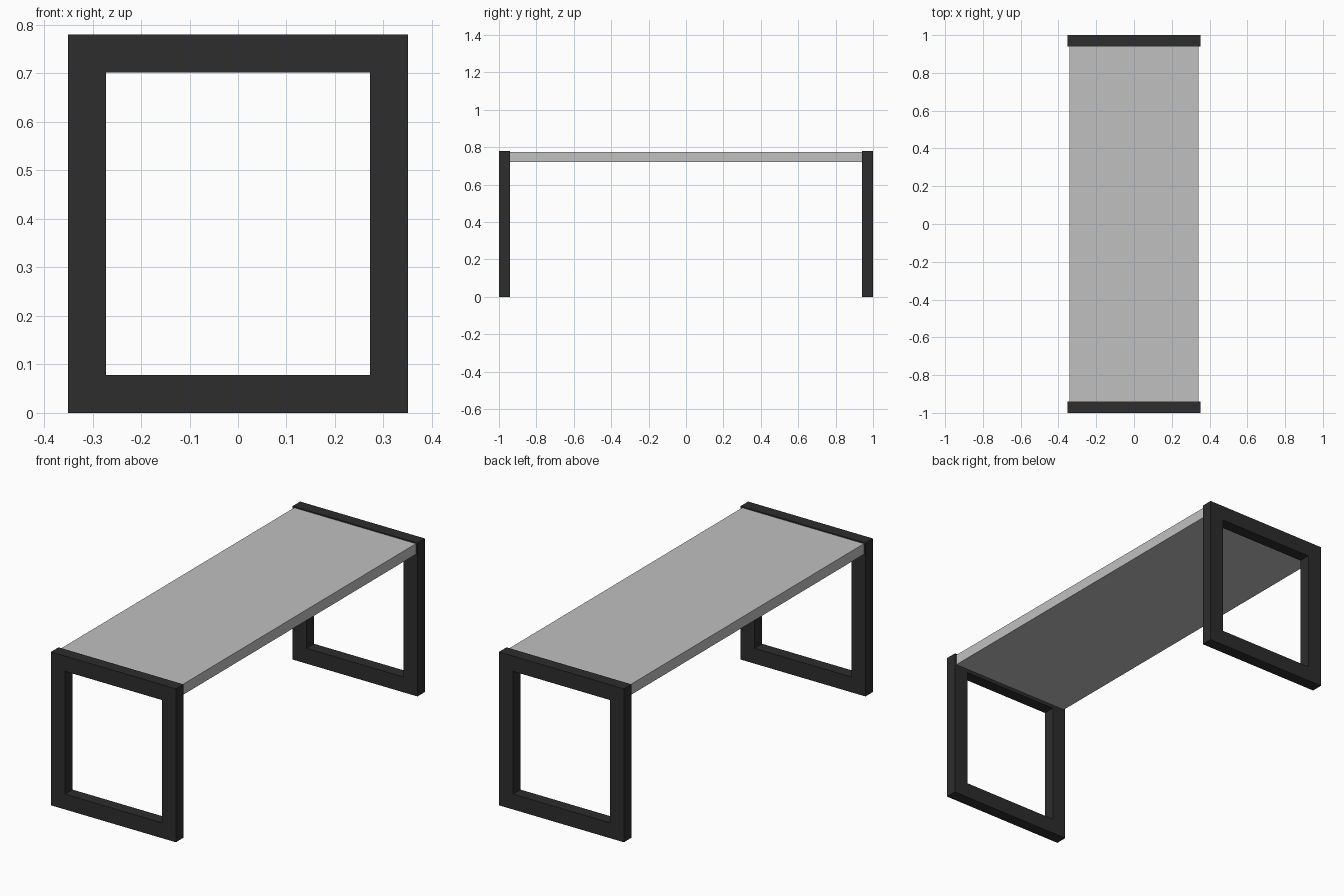
import bpy
import bmesh

if "Cube" in bpy.data.objects:
    bpy.data.objects.remove(bpy.data.objects["Cube"])


def material(name, rgb):
    mat = bpy.data.materials.new(name)
    mat.diffuse_color = (*rgb, 1.0)
    mat.use_nodes = True
    mat.node_tree.nodes["Principled BSDF"].inputs["Base Color"].default_value = mat.diffuse_color
    return mat


def make_object(name, bm, mat):
    bmesh.ops.recalc_face_normals(bm, faces=bm.faces)
    mesh = bpy.data.meshes.new(name)
    bm.to_mesh(mesh)
    bm.free()
    mesh.materials.append(mat)
    obj = bpy.data.objects.new(name, mesh)
    bpy.context.collection.objects.link(obj)
    return obj


def rectangle(bm, half_width, z0, z1, y):
    corners = ((-half_width, z0), (half_width, z0), (half_width, z1), (-half_width, z1))
    return [bm.verts.new((x, y, z)) for x, z in corners]


def leg_frame(name, y0, y1, mat):
    """Rectangular ring in the xz plane, between y0 and y1."""
    bm = bmesh.new()
    outer = [rectangle(bm, 0.351, 0.0, 0.78, y) for y in (y0, y1)]
    inner = [rectangle(bm, 0.272, 0.078, 0.702, y) for y in (y0, y1)]
    for i in range(4):
        j = (i + 1) % 4
        for a, b in ((outer[0], inner[0]), (inner[0], inner[1]),
                     (inner[1], outer[1]), (outer[1], outer[0])):
            bm.faces.new((a[i], a[j], b[j], b[i]))
    return make_object(name, bm, mat)


def box(name, size, centre, mat):
    bm = bmesh.new()
    bmesh.ops.create_cube(bm, size=1.0)
    bmesh.ops.scale(bm, vec=size, verts=bm.verts)
    bmesh.ops.translate(bm, vec=centre, verts=bm.verts)
    return make_object(name, bm, mat)


black = material("black metal", (0.026, 0.026, 0.026))
grey = material("light grey top", (0.527, 0.527, 0.527))

# Open rectangular leg frames at both ends
leg_frame("front_leg_frame", -1.0, -0.94, black)
leg_frame("back_leg_frame", 0.94, 1.0, black)

# Table top spanning between the frames, slightly below their upper edge
box("table_top", (0.684, 1.88, 0.054), (0, 0, 0.747), grey)
